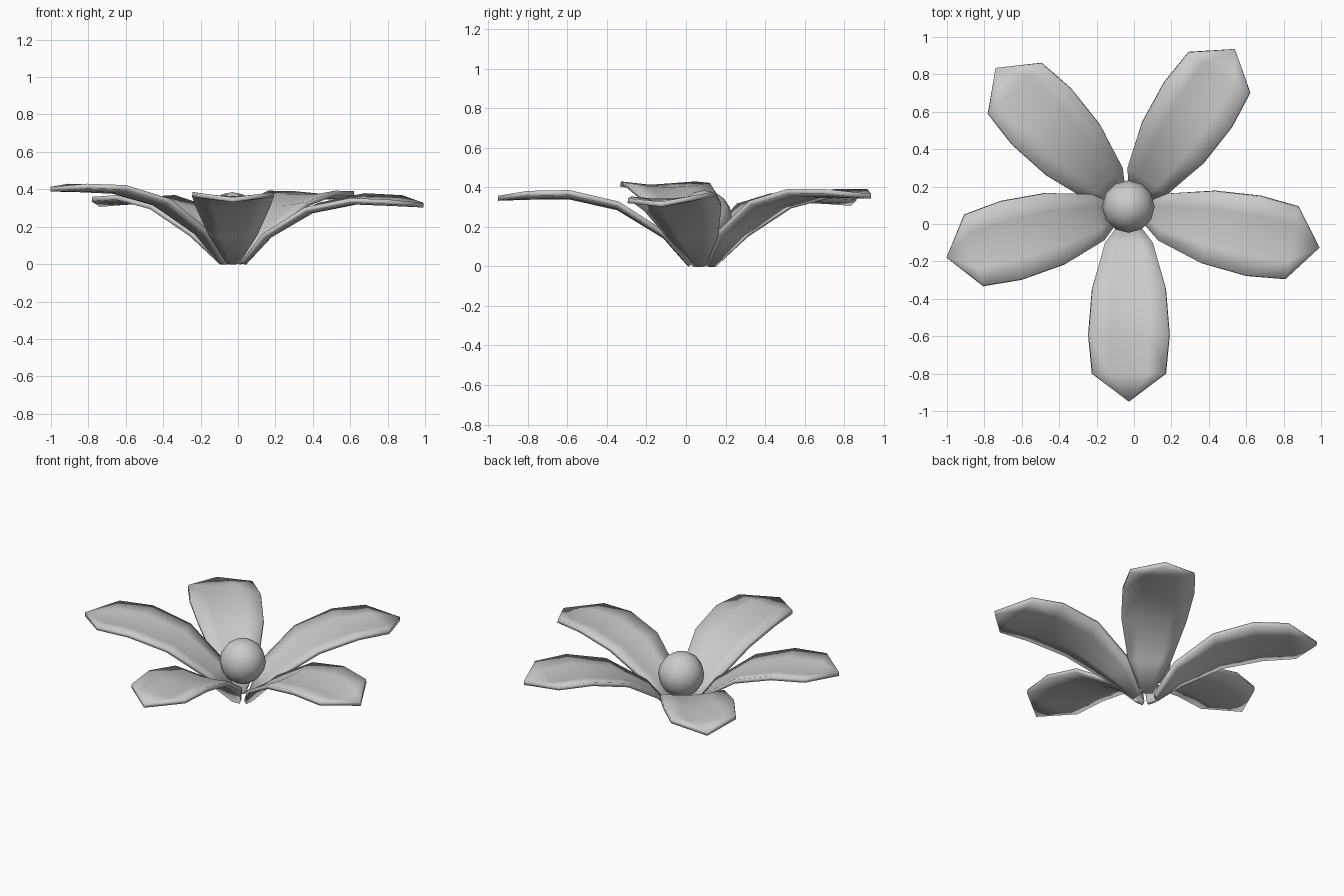
import bpy, bmesh
from math import radians
from mathutils import Matrix

if "Cube" in bpy.data.objects:
    bpy.data.objects.remove(bpy.data.objects["Cube"])

CENTRE = (-0.027, 0.08, 0)
# petal outline along its length: distance out, height of rim, half width
ROWS = [(0.05, 0.018, 0.03), (0.18, 0.175, 0.128), (0.42, 0.328, 0.195),
        (0.67, 0.386, 0.215), (0.88, 0.382, 0.195)]
TIP = (1.03, 0.357)
CUP = 0.022      # how far the middle dips below the rim
SEGS = 4


def smooth(obj):
    bpy.ops.object.select_all(action='DESELECT')
    obj.select_set(True)
    bpy.context.view_layer.objects.active = obj
    bpy.ops.object.shade_smooth_by_angle(angle=radians(35))


def petal(name, angle, pitch, roll):
    bm = bmesh.new()
    grid = []
    for r, z, w in ROWS:
        row = []
        for j in range(SEGS + 1):
            s = 2 * j / SEGS - 1
            dip = CUP * (1 - s * s) * w / 0.215
            row.append(bm.verts.new((r, s * w, z - dip)))
        grid.append(row)
    tip = bm.verts.new((TIP[0], 0, TIP[1]))
    for a, b in zip(grid, grid[1:]):
        for j in range(SEGS):
            bm.faces.new((a[j], b[j], b[j + 1], a[j + 1]))
    for j in range(SEGS):
        bm.faces.new((grid[-1][j], tip, grid[-1][j + 1]))
    bm.transform(Matrix.Translation(CENTRE)
                 @ Matrix.Rotation(radians(angle), 4, 'Z')
                 @ Matrix.Rotation(-pitch, 4, 'Y')
                 @ Matrix.Rotation(roll, 4, 'X'))
    me = bpy.data.meshes.new(name)
    bm.to_mesh(me)
    bm.free()
    obj = bpy.data.objects.new(name, me)
    bpy.context.collection.objects.link(obj)
    # thickness grows downwards from the upper surface
    sol = obj.modifiers.new("thickness", 'SOLIDIFY')
    sol.thickness = 0.025
    sol.offset = -1
    smooth(obj)


# five petals, each with a slightly different lean
for name, angle, pitch, roll in [
        ("petal_front", -90, 0.0, 0.0),
        ("petal_right", -10.3, -0.028, 0.06),
        ("petal_back_right", 56.5, 0.01, 0.0),
        ("petal_back_left", 133.4, -0.025, 0.0),
        ("petal_left", 194.9, 0.055, 0.0)]:
    petal(name, angle, pitch, roll)

# round centre of the flower
bpy.ops.mesh.primitive_uv_sphere_add(segments=12, ring_count=8, radius=0.14,
                                     location=(-0.03, 0.093, 0.245))
ball = bpy.context.object
ball.name = "flower_centre"
bpy.ops.object.shade_smooth()
